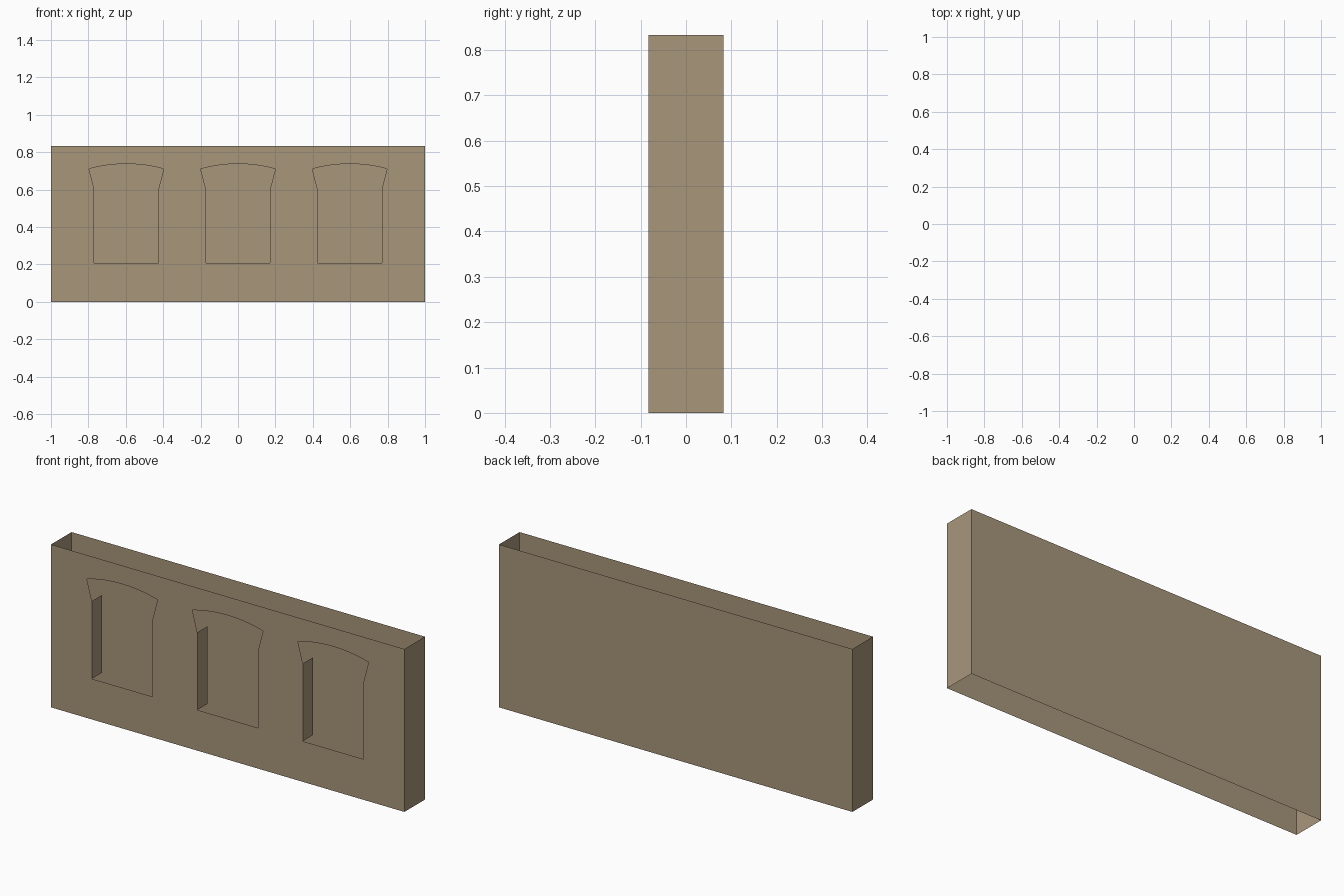
import bpy, bmesh, math

if "Cube" in bpy.data.objects:
    bpy.data.objects.remove(bpy.data.objects["Cube"])

W, D, H = 1.0, 0.083, 0.833          # half width, half depth, height
SILL, SPRING = 0.208, 0.605          # opening bottom, top of straight jamb
HALF, FLARE = 0.172, 0.200           # half widths of jambs and arched head
ARCH, APEX = 0.711, 0.738
CENTRES = (-0.597, 0.0, 0.597)

stone = bpy.data.materials.new("tan stone")
stone.diffuse_color = (0.392, 0.305, 0.198, 1)
stone.use_nodes = True
stone.node_tree.nodes["Principled BSDF"].inputs["Base Color"].default_value = stone.diffuse_color


def make_object(name, bm):
    mesh = bpy.data.meshes.new(name)
    bm.to_mesh(mesh)
    bm.free()
    mesh.materials.append(stone)
    obj = bpy.data.objects.new(name, mesh)
    bpy.context.collection.objects.link(obj)


def panel(name, a, b, z0, z1):
    """Upright sheet running from plan point a to plan point b."""
    bm = bmesh.new()
    pts = [(*a, z0), (*b, z0), (*b, z1), (*a, z1)]
    bm.faces.new([bm.verts.new(p) for p in pts])
    make_object(name, bm)


def opening(cx):
    """Outline of one window: straight jambs, flared shoulders, shallow arch."""
    rise = APEX - ARCH
    r = (FLARE ** 2 + rise ** 2) / (2 * rise)
    half_angle = math.asin(FLARE / r)
    pts = [(cx - HALF, SPRING), (cx - HALF, SILL), (cx + HALF, SILL), (cx + HALF, SPRING)]
    n = 12
    for i in range(n + 1):
        t = half_angle * (1 - 2 * i / n)
        pts.append((cx + r * math.sin(t), APEX - r + r * math.cos(t)))
    return pts


# Front wall sheet with three window openings
bm = bmesh.new()
outlines = [[(-W, 0), (W, 0), (W, H), (-W, H)]] + [opening(c) for c in CENTRES]
for pts in outlines:
    vs = [bm.verts.new((x, -D, z)) for x, z in pts]
    for i, v in enumerate(vs):
        bm.edges.new((v, vs[(i + 1) % len(vs)]))
bmesh.ops.triangle_fill(bm, edges=bm.edges[:], use_beauty=True, normal=(0, -1, 0))
bm.normal_update()
bmesh.ops.reverse_faces(bm, faces=[f for f in bm.faces if f.normal.y > 0])
bmesh.ops.dissolve_limit(bm, angle_limit=0.01, verts=[], edges=bm.edges[:])
make_object("front_wall", bm)

# Back and end walls; top and bottom stay open
panel("back_wall", (W, D), (-W, D), 0, H)
panel("right_end_wall", (W, -D), (W, D), 0, H)
panel("left_end_wall", (-W, D), (-W, -D), 0, H)

# Window jambs, reaching halfway into the wall
for i, c in enumerate(CENTRES, 1):
    panel(f"window_{i}_left_jamb", (c - HALF, -D), (c - HALF, 0), SILL, SPRING)
    panel(f"window_{i}_right_jamb", (c + HALF, 0), (c + HALF, -D), SILL, SPRING)
